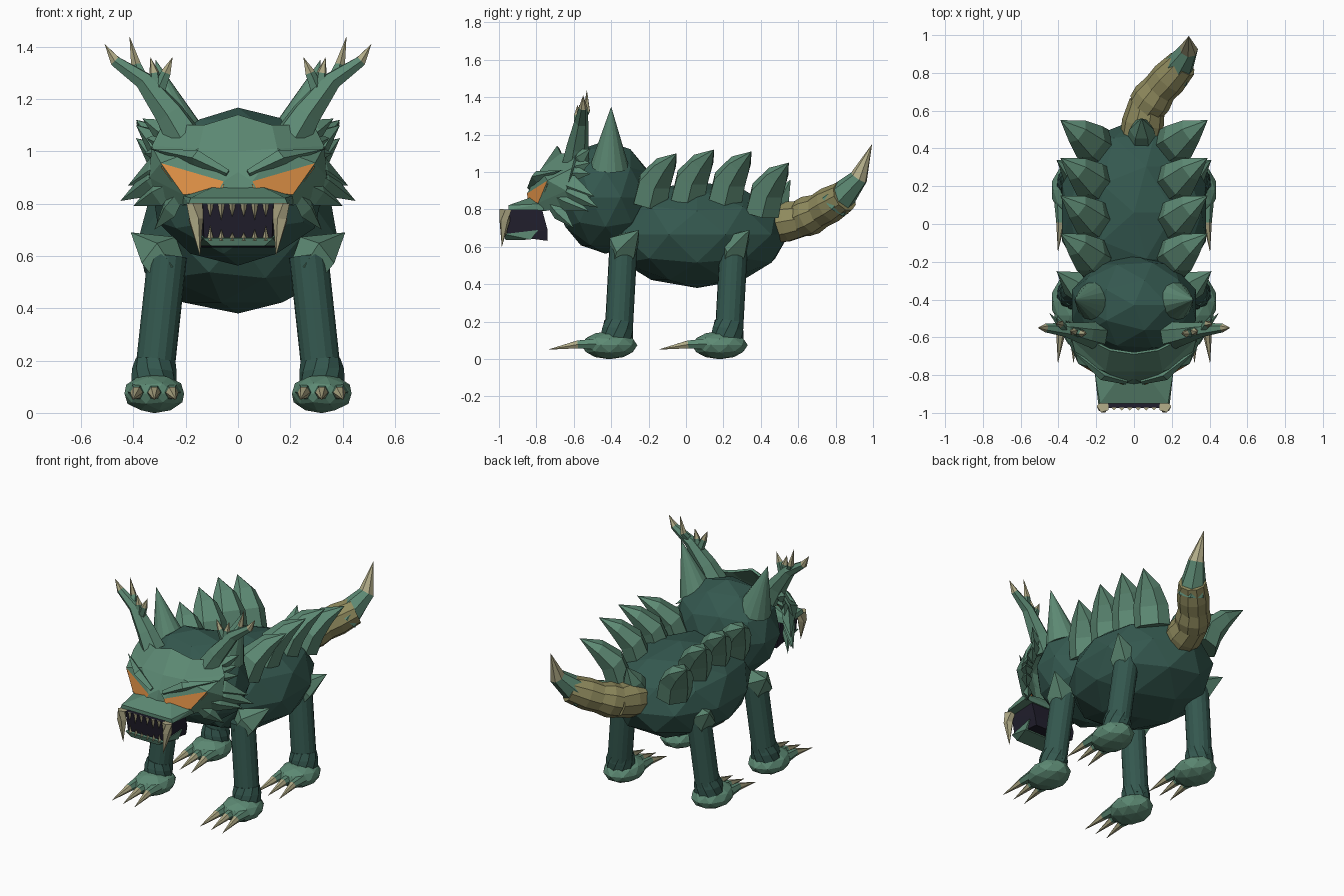
import bpy
import bmesh
from math import cos, sin, tau
from mathutils import Matrix, Vector

cube = bpy.data.objects.get("Cube")
if cube:
    bpy.data.objects.remove(cube)


def material(name, hexcode):
    srgb = [int(hexcode[i:i + 2], 16) / 255 for i in (0, 2, 4)]
    col = [((c + 0.055) / 1.055) ** 2.4 for c in srgb] + [1]
    m = bpy.data.materials.new(name)
    m.use_nodes = True
    m.diffuse_color = col
    m.node_tree.nodes["Principled BSDF"].inputs["Base Color"].default_value = col
    return m


skin = material("dark green skin", "34584F")
scale = material("light green scale", "5D8A74")
tan = material("tan tail", "908B5E")
bone = material("bone", "B0AA86")
orange = material("orange eye", "E49448")
black = material("near black", "211F2D")


def finish(name, bm, mats, mirror=False):
    bmesh.ops.recalc_face_normals(bm, faces=bm.faces)
    mesh = bpy.data.meshes.new(name)
    bm.to_mesh(mesh)
    bm.free()
    for m in mats:
        mesh.materials.append(m)
    ob = bpy.data.objects.new(name, mesh)
    bpy.context.collection.objects.link(ob)
    if mirror:
        ob.modifiers.new("Mirror", 'MIRROR')
    return ob


def ball(name, centre, size, mat, mirror=False):
    bm = bmesh.new()
    bmesh.ops.create_icosphere(bm, subdivisions=2, radius=1,
                               matrix=Matrix.LocRotScale(centre, None, Vector(size)))
    return finish(name, bm, [mat], mirror)


def tube(name, path, radii, mats, sides=6, mirror=True, wide=1.0):
    """Rings lofted along a path; the last segment takes the last material."""
    bm = bmesh.new()
    pts = [Vector(p) for p in path]
    rings = []
    for i, (p, r) in enumerate(zip(pts, radii)):
        if r == 0:
            rings.append([bm.verts.new(p)] * sides)
            continue
        along = pts[min(i + 1, len(pts) - 1)] - pts[max(i - 1, 0)]
        rot = along.to_track_quat('Z', 'Y')
        rings.append([bm.verts.new(p + rot @ Vector((r * wide * cos(tau * k / sides),
                                                    r * sin(tau * k / sides), 0)))
                      for k in range(sides)])
    for i, (a, b) in enumerate(zip(rings, rings[1:])):
        for k in range(sides):
            n = (k + 1) % sides
            corners = list(dict.fromkeys((a[k], a[n], b[n], b[k])))
            face = bm.faces.new(corners)
            face.material_index = len(mats) - 1 if i == len(rings) - 2 else 0
    for ring, r in ((rings[0], radii[0]), (rings[-1], radii[-1])):
        if r > 0:
            bm.faces.new(ring)
    return finish(name, bm, mats, mirror)


def hull(name, half, mat):
    bm = bmesh.new()
    verts = [bm.verts.new((s * x, y, z)) for x, y, z in half for s in (1, -1)]
    bmesh.ops.convex_hull(bm, input=verts)
    return finish(name, bm, [mat])


# Body masses
ball("body", (0, .06, .665), (.4, .49, .285), skin)
ball("chest", (0, -.43, .865), (.345, .265, .302), skin)

# Legs, shoulder fins, feet and claws
for label, dy in (("front", 0), ("hind", .59)):
    tube(label + "_leg", [(.27, dy - .335, .6), (.32, dy - .36, .14)], [.075, .075], [skin], 16)
    tube(label + "_ankle", [(.322, dy - .37, .11), (.32, dy - .365, .16), (.315, dy - .36, .2)],
         [.088, .086, .078], [skin], 10)
    tube(label + "_shoulder_fin",
         [(.27, dy - .34, .54), (.3, dy - .33, .61), (.41, dy - .25, .69)],
         [.075, .088, 0], [scale], 5)
    ball(label + "_foot", (.32, dy - .41, .074), (.12, .15, .075), scale, True)
    for k in (-1, 0, 1):
        x = .32 + k * .068
        tube(label + "_claw", [(x, dy - .48, .08), (x, dy - .58, .078), (x + k * .015, dy - .74, .05)],
             [.034, .024, 0], [scale, bone], 6)

# Back plates, two rows of curved leaves
for y, z in ((-.05, 1.1), (.15, 1.12), (.35, 1.11), (.55, 1.05)):
    tube("back_plate", [(.2, y - .14, z - .27), (.235, y - .115, z - .15),
                        (.3, y - .06, z - .065), (.39, y, z)],
         [.085, .082, .055, 0], [scale], 6, wide=1.3)
tube("rear_spike", [(.04, .44, .76), (.04, .5, .85), (.04, .56, .96)], [.08, .065, 0],
     [scale], 6, False)

# Tail: overlapping tapered segments, then a horned tip
joints = [(.03, .45, .72), (.065, .62, .75), (.13, .71, .79), (.24, .83, .86)]
for a, b, r in zip(joints, joints[1:], (.112, .108, .098)):
    a, b = Vector(a), Vector(b)
    tube("tail_segment", [a, a.lerp(b, .5), b + (b - a) * .15], [r * .95, r, r * .85],
         [tan], 10, False)
tube("tail_tip", [(.215, .795, .83), (.29, .925, .97), (.29, .995, 1.15)],
     [.093, .05, 0], [scale, bone], 7, False)

# Horns and antlers
tube("horn", [(.21, -.41, 1.03), (.315, -.4, 1.35)], [.105, 0], [scale], 14)
tube("antler", [(.2, -.59, 1.04), (.26, -.58, 1.14), (.36, -.56, 1.27), (.47, -.55, 1.345),
                (.51, -.55, 1.41)],
     [.075, .06, .038, .023, 0], [scale, bone], 6)
tines = [((.36, 1.26), (.39, 1.33), (.415, 1.44), -.53),
         ((.31, 1.21), (.275, 1.3), (.25, 1.36), -.58),
         ((.31, 1.21), (.32, 1.3), (.335, 1.36), -.57)]
for a, b, c, y in tines:
    tube("antler_tine", [(a[0], -.57, a[1]), (b[0], y, b[1]), (c[0], y, c[1])],
         [.028, .02, 0], [scale, bone], 5)

# Face mask: half shell with an eye inset in each socket
points = {
    "crest": (0, -.69, 1.14), "brow": (0, -.78, 1.0), "bridge": (0, -.82, .92),
    "root": (0, -.85, .85), "top": (.13, -.67, 1.1), "temple": (.29, -.59, 1.1),
    "side": (.33, -.61, 1.02), "ridge": (.15, -.78, 1.01), "inner": (.055, -.85, .885),
    "outer": (.295, -.74, .955), "under": (.08, -.845, .84), "cheek": (.21, -.79, .835),
    "jowl": (.34, -.64, .9), "lip": (.2, -.76, .79), "jaw": (.32, -.61, .82)}
shell = ["crest top ridge brow", "top temple side ridge", "ridge side outer",
         "brow ridge inner bridge", "ridge outer inner", "bridge inner under root",
         "outer side jowl", "outer jowl cheek", "under cheek lip", "cheek jowl jaw lip"]
bm = bmesh.new()
v = {k: bm.verts.new(p) for k, p in points.items()}
for names in shell:
    bm.faces.new([v[n] for n in names.split()])
socket = bm.faces.new([v[n] for n in ("inner", "outer", "cheek", "under")])
rim = bmesh.ops.inset_individual(bm, faces=[socket], thickness=.018)["faces"]
for f in rim:
    f.material_index = 1
socket.material_index = 2
face = finish("face_mask", bm, [scale, black, orange], True)
face.modifiers.new("Thickness", 'SOLIDIFY').thickness = .015

# Brow blades over the eyes
tube("brow_blade", [(.04, -.835, .915), (.16, -.8, .975), (.34, -.66, 1.01)],
     [.015, .03, 0], [scale], 4)

# Cheek and temple spikes
for base, tip, r in (((.24, -.7, .94), (.45, -.47, .81), .06),
                     ((.25, -.69, .96), (.42, -.49, .87), .06),
                     ((.24, -.71, .88), (.4, -.52, .79), .055),
                     ((.22, -.73, .84), (.32, -.6, .7), .045),
                     ((.23, -.68, 1.0), (.36, -.51, .99), .05),
                     ((.25, -.62, 1.02), (.35, -.51, 1.05), .045),
                     ((.25, -.6, 1.05), (.365, -.51, 1.125), .045)):
    mid = Vector(base).lerp(Vector(tip), .4)
    tube("cheek_spike", [base, mid, tip], [r * .6, r, 0], [scale], 4, wide=.6)

# Snout, mouth and chin
hull("snout", [(.07, -.8, .875), (.21, -.77, .83), (.19, -.95, .798), (.18, -.95, .822),
               (.21, -.76, .795)], scale)
hull("mouth", [(.135, -.975, .8), (.13, -.955, .66), (.15, -.77, .8), (.15, -.74, .69),
               (.14, -.74, .632)], black)
hull("chin", [(.135, -.975, .668), (.1, -.965, .637), (.152, -.79, .69), (.148, -.83, .638)], scale)

# Fangs and teeth
tube("fang", [(.163, -.965, .8), (.163, -.97, .74), (.145, -.985, .6)], [.034, .03, 0], [bone], 5)
for i in range(3):
    x = .022 + i * .042
    tube("upper_tooth", [(x, -.972, .8), (x, -.975, .75 - .012 * (i % 2))], [.015, 0], [bone], 4)
    tube("lower_tooth", [(x, -.965, .66), (x, -.968, .69 + .012 * i)], [.014, 0], [bone], 4)
